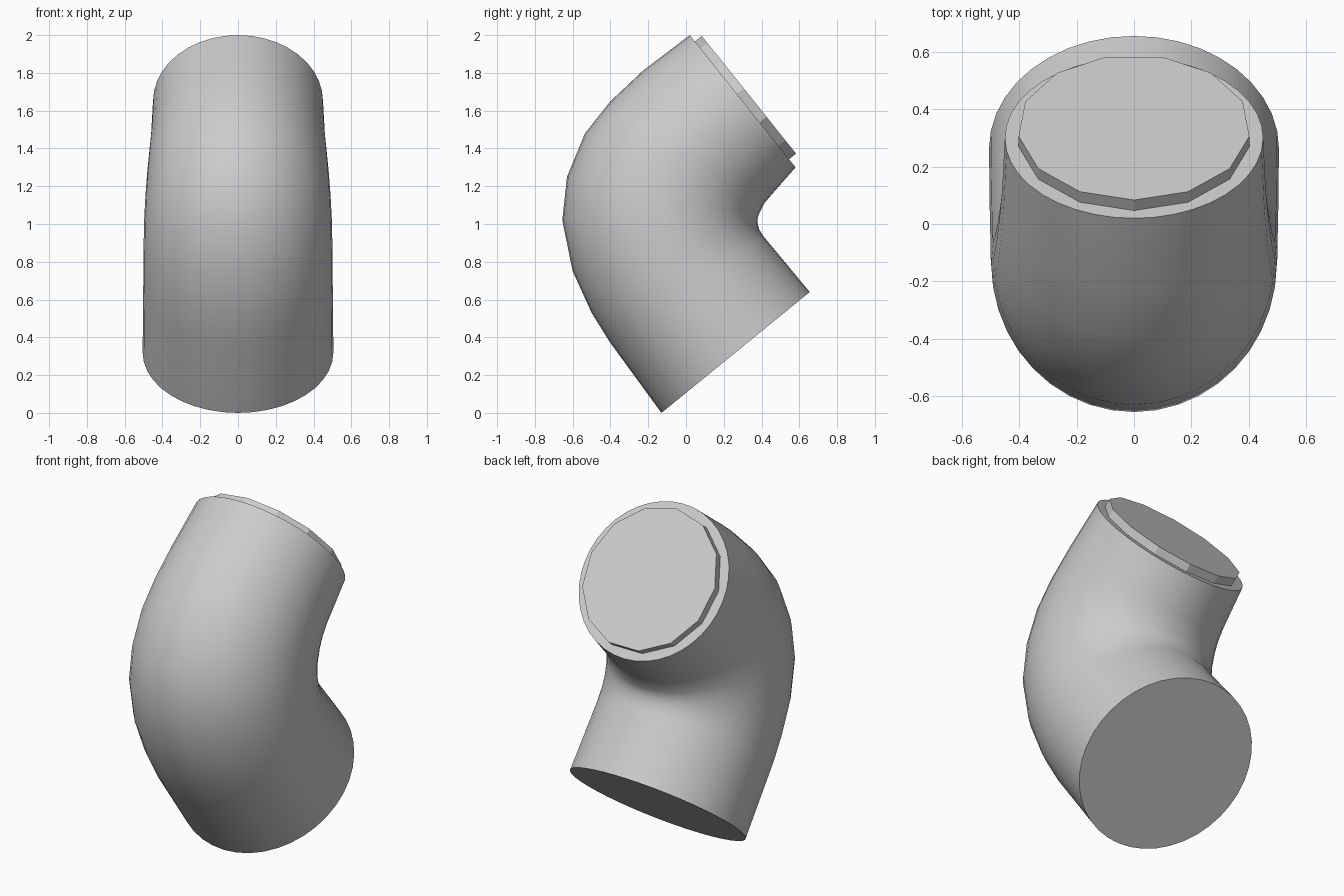
import bpy, bmesh, math
from mathutils import Vector

cube = bpy.data.objects.get("Cube")
if cube:
    bpy.data.objects.remove(cube, do_unlink=True)

grey = bpy.data.materials.new("light_grey")
grey.use_nodes = True
grey.diffuse_color = (0.6, 0.6, 0.6, 1)
grey.node_tree.nodes["Principled BSDF"].inputs["Base Color"].default_value = (0.6, 0.6, 0.6, 1)


def loft(name, sections, sides, smooth):
    """Skin elliptical sections, each given as (front yz, back yz, half width)."""
    bm = bmesh.new()
    rings = []
    for front, back, width in sections:
        f, b = Vector((0, *front)), Vector((0, *back))
        centre, axis = (f + b) / 2, (f - b) / 2
        ring = []
        for i in range(sides):
            a = math.tau * i / sides
            ring.append(bm.verts.new(centre + axis * math.cos(a) + Vector((width * math.sin(a), 0, 0))))
        rings.append(ring)
    for lower, upper in zip(rings, rings[1:]):
        for i in range(sides):
            j = (i + 1) % sides
            bm.faces.new((lower[i], lower[j], upper[j], upper[i]))
    bm.faces.new(rings[0])
    bm.faces.new(rings[-1])
    bmesh.ops.recalc_face_normals(bm, faces=bm.faces[:])
    mesh = bpy.data.meshes.new(name)
    bm.to_mesh(mesh)
    bm.free()
    mesh.materials.append(grey)
    obj = bpy.data.objects.new(name, mesh)
    bpy.context.collection.objects.link(obj)
    if smooth:
        bpy.ops.object.select_all(action="DESELECT")
        obj.select_set(True)
        bpy.context.view_layer.objects.active = obj
        bpy.ops.object.shade_smooth_by_angle(angle=math.radians(40))
    return obj


# Bent, slightly tapering tube: wide bottom end to narrower top end
loft("elbow_tube", [
    ((-0.13, 0.00), (0.655, 0.64), 0.505),
    ((-0.40, 0.37), (0.41, 0.935), 0.502),
    ((-0.50, 0.53), (0.388, 0.97), 0.50),
    ((-0.60, 0.75), (0.38, 1.00), 0.50),
    ((-0.655, 1.02), (0.378, 1.025), 0.497),
    ((-0.63, 1.25), (0.385, 1.05), 0.49),
    ((-0.535, 1.48), (0.40, 1.08), 0.48),
    ((-0.40, 1.65), (0.415, 1.11), 0.47),
    ((-0.23, 1.81), (0.44, 1.14), 0.46),
    ((0.02, 2.00), (0.58, 1.30), 0.45),
], 40, True)

# Raised flat disc on the top end
normal = Vector((0.781, 0.625))
across = Vector((0.625, -0.781))
centre = Vector((0.30, 1.65))
radius = 0.405
disc = []
for height in (-0.02, 0.047):
    c = centre + normal * height
    disc.append((c - across * radius, c + across * radius, radius))
loft("end_disc", disc, 13, False)
